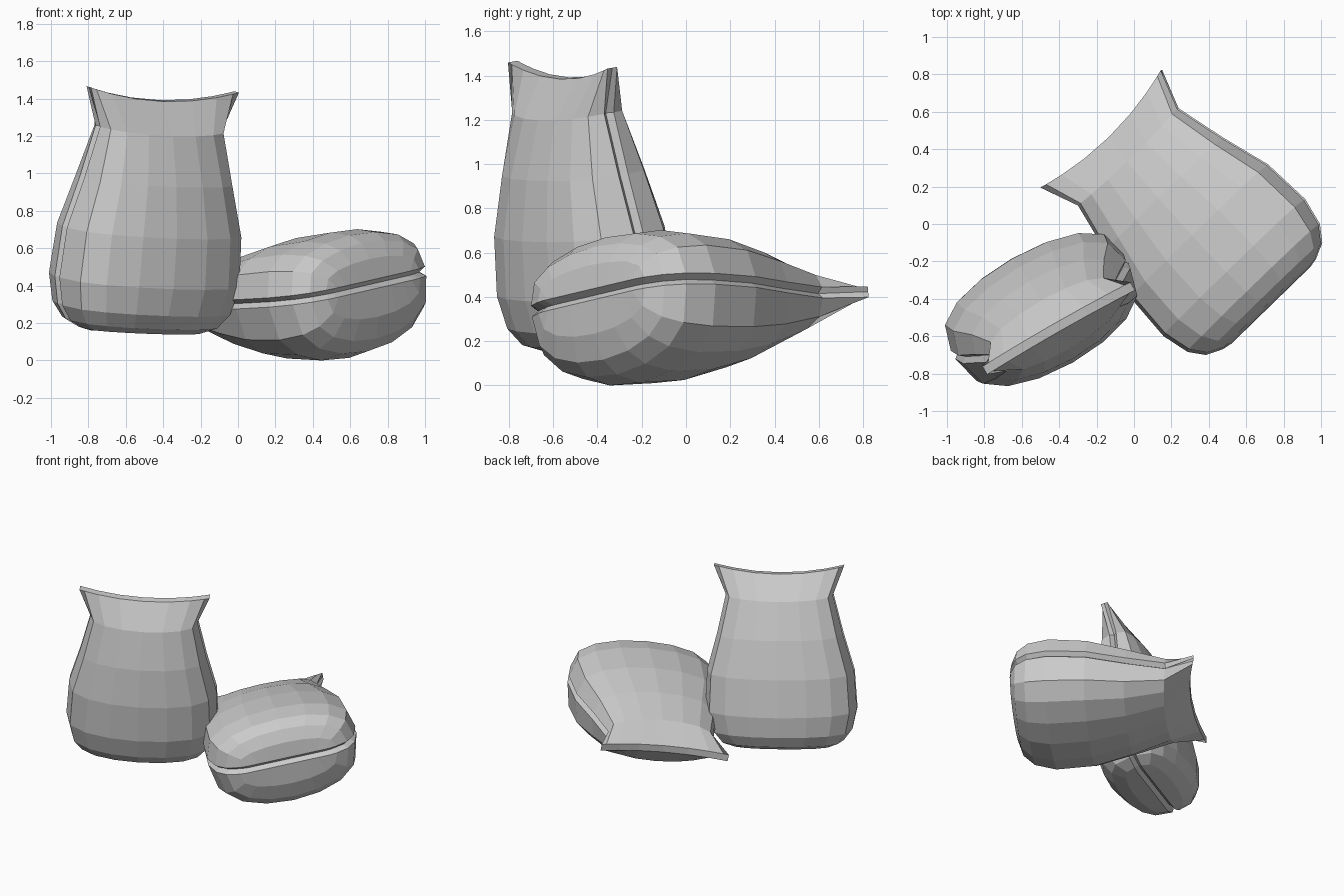
import bpy, bmesh, math
from mathutils import Vector, Matrix

cube = bpy.data.objects.get("Cube")
if cube:
    bpy.data.objects.remove(cube, do_unlink=True)

cloth = bpy.data.materials.new("grey_cloth")
cloth.use_nodes = True
grey = (0.6, 0.6, 0.6, 1)
cloth.diffuse_color = grey
cloth.node_tree.nodes["Principled BSDF"].inputs["Base Color"].default_value = grey

# rows of the sack: height along it, half width, half depth
ROWS = [(0.0, .30, 0), (.01, .35, .13), (.05, .435, .23), (.13, .495, .285), (.28, .53, .31),
        (.55, .515, .29), (.82, .44, .23), (1.1, .375, .135), (1.31, .455, 0)]
SEGS = 8        # facets across each half
LIP = .025      # half width of the seam groove
NOTCH = .03     # depth of the seam groove


def ring(t, w, d, lip, inset, front, back):
    """One closed section: front half, groove, back half, groove."""
    pts = []
    dip = .06 * max(0, (t - 1.0) / .3)      # mouth rim sags between its tips
    lift = inset * max(0, 1 - t / .2)       # groove turns the bottom corner
    for side, bulge in ((-1, front), (1, back)):
        for i in range(SEGS + 1):
            a = math.pi * i / SEGS
            c, s = math.cos(a), max(0, math.sin(a)) ** .7
            z = t - dip * (1 - c * c)
            pts.append(Vector((-side * w * c, side * (lip + bulge * d * s), z)))
        pts.append(Vector((side * (w - inset), 0, pts[-1].z + lift)))
    return pts


def sack(name, origin, across, along, front=1, back=1):
    bm = bmesh.new()
    t0, w0, _ = ROWS[0]
    t1, w1, _ = ROWS[-1]
    # the groove runs through the bottom and fades out at the mouth tips
    sections = [(t0 + NOTCH, w0 - NOTCH, 0, 0, 0)]
    sections += [(t, w, d, LIP, NOTCH) for t, w, d in ROWS[:-1]]
    sections += [(t1, w1, 0, LIP, 0), (t1, w1, 0, 0, 0)]
    rings = [[bm.verts.new(p) for p in ring(*s, front, back)] for s in sections]
    for lo, hi in zip(rings, rings[1:]):
        for i in range(len(lo)):
            j = (i + 1) % len(lo)
            bm.faces.new((lo[i], lo[j], hi[j], hi[i]))
    bmesh.ops.remove_doubles(bm, verts=bm.verts, dist=.0005)
    bmesh.ops.recalc_face_normals(bm, faces=bm.faces)

    # orient: x across the sack, z from bottom to mouth
    z = Vector(along).normalized()
    x = Vector(across)
    x = (x - z * x.dot(z)).normalized()
    y = z.cross(x)
    frame = Matrix((x, y, z)).transposed().to_4x4()
    bmesh.ops.transform(bm, matrix=Matrix.Translation(origin) @ frame, verts=bm.verts)

    mesh = bpy.data.meshes.new(name)
    bm.to_mesh(mesh)
    bm.free()
    mesh.materials.append(cloth)
    obj = bpy.data.objects.new(name, mesh)
    bpy.context.collection.objects.link(obj)
    return obj


# upright sack leaning forward
sack("standing_sack", (-.535, -.405, .155), (.87, .49, 0), (.13, -.15, 1.27), 1.0, .87)

# sack lying on its face, mouth to the back right, resting on the floor
lying = sack("lying_sack", (.73, -.435, .4), (.72, .69, .165), (-.69, .72, -.045), .86, 1.17)
floor_gap = min(v.co.z for v in lying.data.vertices)
lying.data.transform(Matrix.Translation((0, 0, -floor_gap)))
